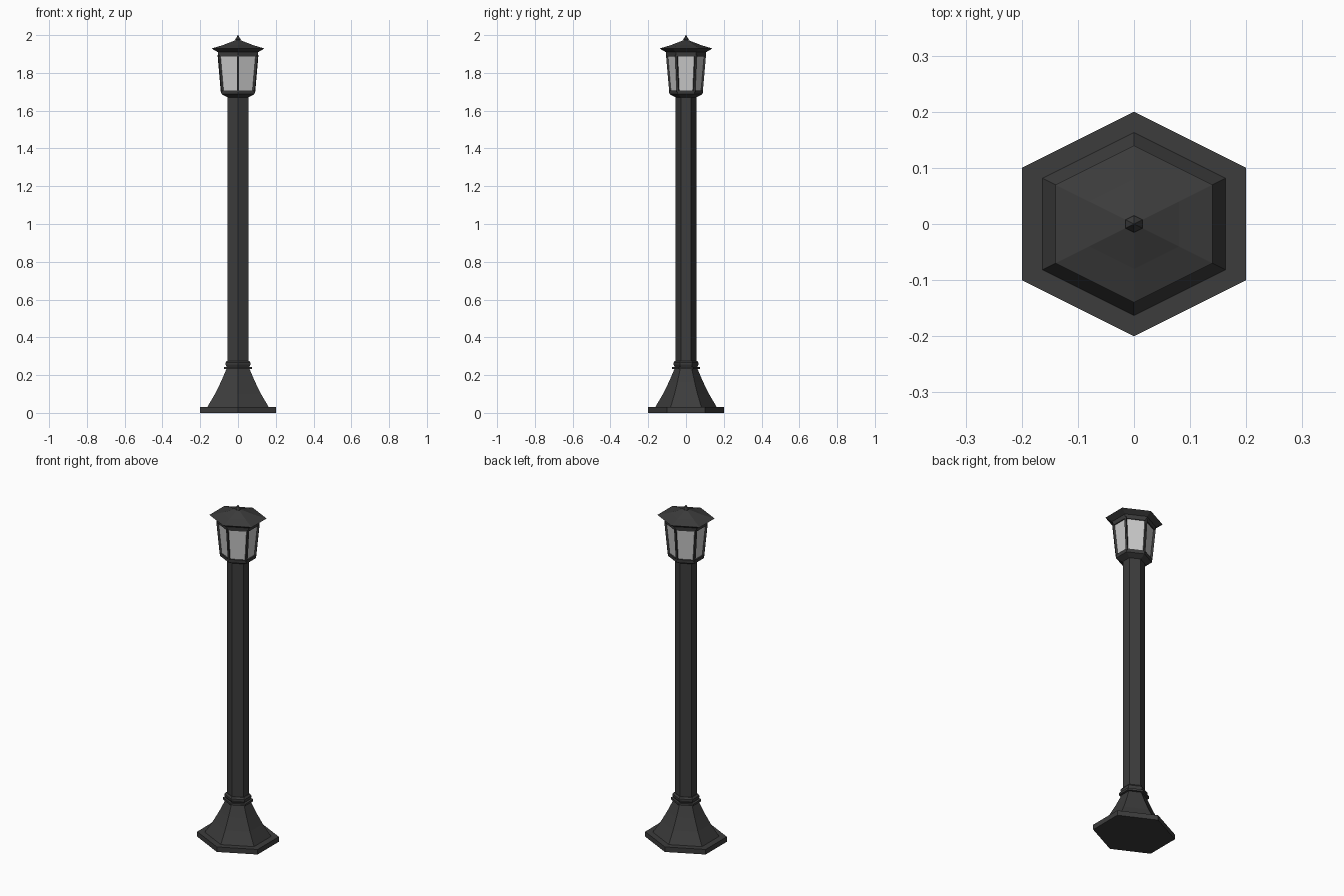
import bpy
from mathutils import Vector

if "Cube" in bpy.data.objects:
    bpy.data.objects.remove(bpy.data.objects["Cube"])

# Six-sided outline: points on +-y, flat sides on +-x
HEX = [(1, -0.5), (1, 0.5), (0, 1), (-1, 0.5), (-1, -0.5), (0, -1)]


def material(name, shade):
    m = bpy.data.materials.new(name)
    m.diffuse_color = (shade, shade, shade, 1)
    m.use_nodes = True
    m.node_tree.nodes["Principled BSDF"].inputs["Base Color"].default_value = m.diffuse_color
    return m


IRON = material("dark_iron", 0.045)
GLASS = material("pale_glass", 0.75)


def make_object(name, verts, faces, mat):
    mesh = bpy.data.meshes.new(name)
    mesh.from_pydata(verts, [], faces)
    mesh.materials.append(mat)
    obj = bpy.data.objects.new(name, mesh)
    bpy.context.collection.objects.link(obj)
    return obj


def hex_loft(name, profile, mat=IRON):
    """Stack hexagons from a (radius, height) profile; close both ends."""
    verts = [(x * r, y * r, z) for r, z in profile for x, y in HEX]
    faces = [tuple(range(5, -1, -1))]
    for k in range(len(profile) - 1):
        a, b = k * 6, k * 6 + 6
        for i in range(6):
            j = (i + 1) % 6
            faces.append((a + i, a + j, b + j, b + i))
    top = (len(profile) - 1) * 6
    faces.append(tuple(range(top, top + 6)))
    return make_object(name, verts, faces, mat)


# Foot plate and flared base
hex_loft("foot_plate", [(0.2, 0), (0.2, 0.03)])
hex_loft("flared_base", [(0.163, 0.03), (0.122, 0.1), (0.09, 0.165), (0.06, 0.235)])

# Collar rings
hex_loft("lower_collar", [(0.074, 0.232), (0.074, 0.244)])
hex_loft("upper_collar", [(0.06, 0.244), (0.066, 0.256), (0.066, 0.266), (0.058, 0.276)])

# Post
hex_loft("post", [(0.055, 0.235), (0.055, 1.68)])

# Lantern
hex_loft("lantern_cup", [(0.053, 1.67), (0.088, 1.688), (0.09, 1.708)])
hex_loft("lantern_glass", [(0.082, 1.705), (0.098, 1.89)], GLASS)
hex_loft("lantern_top_band", [(0.104, 1.886), (0.107, 1.912)])

# Thin blades standing out at the lantern corners
for n, (x, y) in enumerate(HEX):
    out = Vector((x, y, 0))
    side = Vector((-y, x, 0)).normalized() * 0.005
    verts = []
    for z, inner, outer in ((1.7, 0.07, 0.089), (1.895, 0.086, 0.106)):
        for r, s in ((inner, -1), (outer, -1), (outer, 1), (inner, 1)):
            verts.append(out * r + side * s + Vector((0, 0, z)))
    make_object(f"lantern_bar_{n + 1}", verts,
                [(3, 2, 1, 0), (4, 5, 6, 7), (0, 1, 5, 4),
                 (1, 2, 6, 5), (2, 3, 7, 6), (3, 0, 4, 7)], IRON)

# Roof and finial
hex_loft("roof", [(0.107, 1.91), (0.14, 1.929), (0.08, 1.947), (0.008, 1.975)])
hex_loft("finial", [(0.007, 1.965), (0.015, 1.976), (0.009, 1.986), (0.001, 2.0)])
